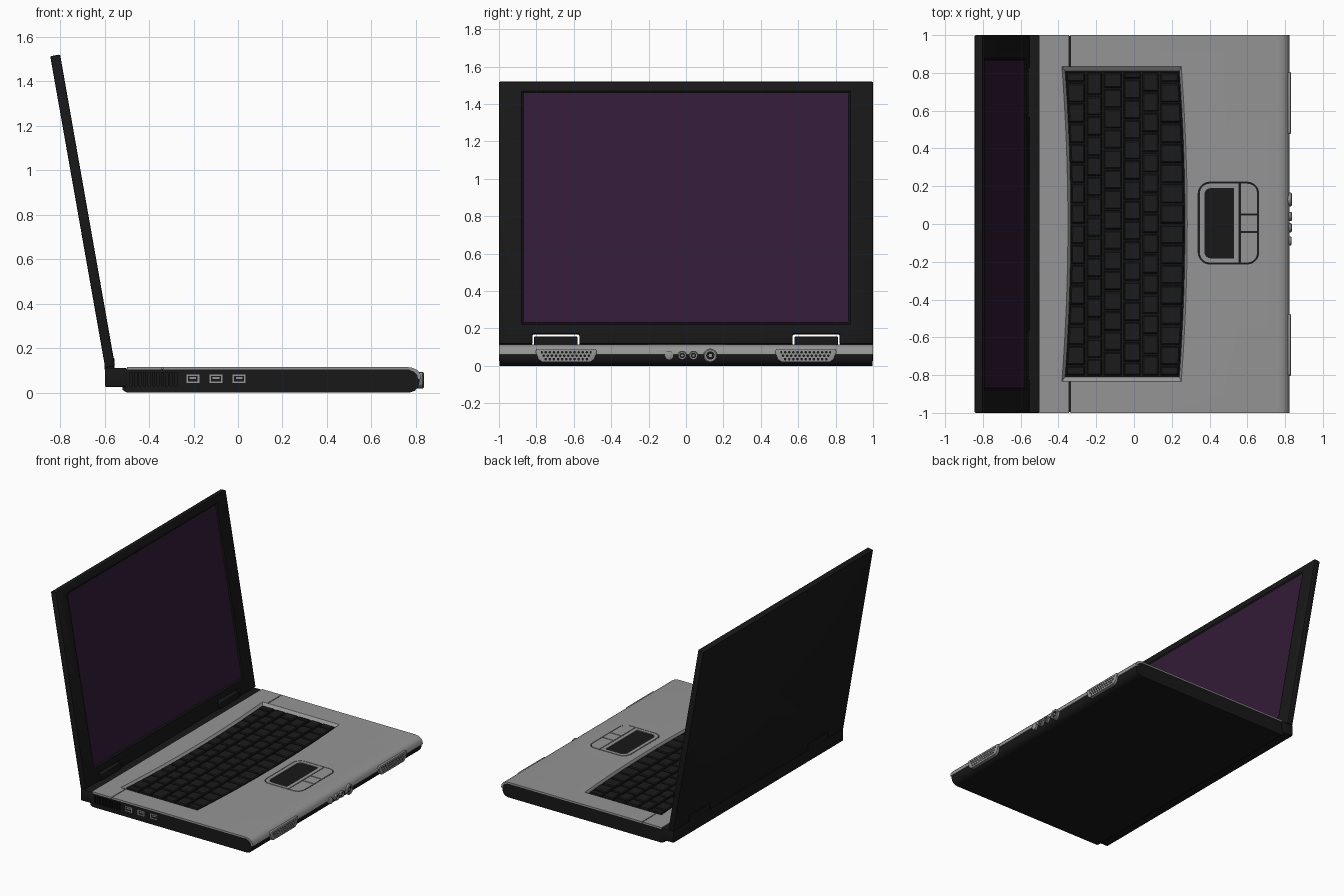
import bpy, bmesh, math

if "Cube" in bpy.data.objects:
    bpy.data.objects.remove(bpy.data.objects["Cube"])


def material(name, rgb):
    m = bpy.data.materials.new(name)
    m.diffuse_color = (*rgb, 1)
    m.use_nodes = True
    m.node_tree.nodes["Principled BSDF"].inputs["Base Color"].default_value = m.diffuse_color
    return m


BLACK = material("black_plastic", (0.009, 0.009, 0.009))
KEY = material("key_plastic", (0.011, 0.011, 0.011))
SILVER = material("silver_plastic", (0.3, 0.3, 0.3))
PURPLE = material("screen_purple", (0.032, 0.011, 0.038))


def activate(ob):
    bpy.ops.object.select_all(action='DESELECT')
    ob.select_set(True)
    bpy.context.view_layer.objects.active = ob


def build(name, parts, mat=None, cyclic=False, bevel=0, smooth=True):
    """Each part is a list of point loops joined by quads; ends are capped unless cyclic."""
    bm = bmesh.new()
    for loops in parts:
        rings = [[bm.verts.new(p) for p in loop] for loop in loops]
        for a, b in zip(rings, rings[1:] + (rings[:1] if cyclic else [])):
            for i in range(len(a)):
                bm.faces.new((a[i], a[i - 1], b[i - 1], b[i]))
        if not cyclic:
            bm.faces.new(rings[0])
            bm.faces.new(rings[-1])
    bmesh.ops.recalc_face_normals(bm, faces=bm.faces)
    me = bpy.data.meshes.new(name)
    bm.to_mesh(me)
    bm.free()
    ob = bpy.data.objects.new(name, me)
    bpy.context.collection.objects.link(ob)
    if mat:
        me.materials.append(mat)
    activate(ob)
    if bevel:
        m = ob.modifiers.new("bevel", 'BEVEL')
        m.width, m.segments, m.limit_method = bevel, 2, 'ANGLE'
        bpy.ops.object.modifier_apply(modifier=m.name)
    if smooth:
        bpy.ops.object.shade_smooth_by_angle(angle=math.radians(35))
    return ob


def cut(ob, parts):
    cutter = build("cutter", parts, smooth=False)
    cutter.hide_render = True
    m = ob.modifiers.new("cut", 'BOOLEAN')
    m.operation, m.object, m.solver = 'DIFFERENCE', cutter, 'EXACT'
    activate(ob)
    bpy.ops.object.modifier_apply(modifier=m.name)
    bpy.data.objects.remove(cutter)


def along_x(pts, *xs):
    return [[(x, y, z) for y, z in pts] for x in xs]


def along_y(pts, *ys):
    return [[(x, y, z) for x, z in pts] for y in ys]


def along_z(pts, *zs):
    return [[(x, y, z) for x, y in pts] for z in zs]


def rect(a0, a1, b0, b1):
    return [(a0, b0), (a1, b0), (a1, b1), (a0, b1)]


def box(x0, x1, y0, y1, z0, z1):
    return along_z(rect(x0, x1, y0, y1), z0, z1)


def rounded(x0, x1, y0, y1, radii):
    """Rounded rectangle; radii at (x0,y0), (x1,y0), (x1,y1), (x0,y1)."""
    pts = []
    for k, r in enumerate(radii):
        cx = x0 + r if k in (0, 3) else x1 - r
        cy = y0 + r if k in (0, 1) else y1 - r
        for i in range(6):
            a = math.pi + (k + i / 5) * math.pi / 2
            pts.append((cx + r * math.cos(a), cy + r * math.sin(a)))
    return pts


def circle(y, z, r, n=24):
    return [(y + r * math.cos(2 * math.pi * i / n), z + r * math.sin(2 * math.pi * i / n)) for i in range(n)]


# Keyboard outline: both long edges bow towards the front
def back_edge(y):
    return -0.335 - 0.03 * (y / 0.81) ** 2


def front_edge(y):
    return 0.27 - 0.03 * (y / 0.81) ** 2


def keyboard_outline(half, grow_back, grow_front, n=16):
    ys = [half * (2 * i / n - 1) for i in range(n + 1)]
    return ([(front_edge(y) + grow_front, y) for y in ys]
            + [(back_edge(y) - grow_back, y) for y in reversed(ys)])


inner = keyboard_outline(0.81, 0, 0)
outer = keyboard_outline(0.835, 0.015, 0.012)
well = along_z(outer, 0.085, 0.14)

# Base body with keyboard well and side vents
body = build("base_body", [along_y([
    (-0.52, 0.012), (-0.5, 0), (0.77, 0), (0.795, 0.008), (0.81, 0.025), (0.815, 0.045), (0.815, 0.062),
    (0.808, 0.078), (0.795, 0.094), (0.77, 0.105), (-0.52, 0.105)], -0.996, 0.996)], BLACK)
cut(body, [well])
cut(body, [box(-0.485 + 0.02 * i, -0.475 + 0.02 * i, -1.1, -0.975, 0.03, 0.09) for i in range(11)])
build("hinge_bar", [box(-0.597, -0.5, -1, 1, 0.025, 0.111)], BLACK, bevel=0.005)

# Silver top shell wrapping over the front edge
shell = build("top_shell", [along_y([
    (-0.5, 0.115), (0.76, 0.115), (0.787, 0.111), (0.807, 0.101), (0.819, 0.085), (0.824, 0.06),
    (0.81, 0.06), (0.806, 0.078), (0.793, 0.093), (0.77, 0.103), (-0.5, 0.103)], -1, 1)], SILVER)
cut(shell, [well])
cut(shell, [box(-0.343, -0.337, s * 0.92 - 0.1, s * 0.92 + 0.1, 0.09, 0.14) for s in (-1, 1)])
cut(shell, [along_z(rounded(0.34, 0.66, -0.212, 0.222, [0.06] * 4), 0.09, 0.14)])

# Keyboard well and keys
build("keyboard_rim", [along_z(outer, 0.115) + along_z(inner, 0.097, 0.086) + along_z(outer, 0.086)],
      SILVER, cyclic=True)
build("keyboard_plate", [along_z(inner, 0.085, 0.096)], BLACK)
rows = [(-0.33, -0.26), (-0.25, -0.17), (-0.16, -0.065), (-0.055, 0.035), (0.045, 0.13), (0.14, 0.245)]
keys = []
for r, (x0, x1) in enumerate(rows):
    stops = [-0.805] + [-0.75 + 0.107 * i + 0.019 * (r * 2 % 5) for i in range(15)] + [0.805]
    if stops[-1] - stops[-2] < 0.03:
        stops.pop(-2)
    for y0, y1 in zip(stops, stops[1:]):
        def corners(g):
            pts = []
            for x_side, y in ((0, y0 + g), (1, y0 + g), (1, y1 - g), (0, y1 - g)):
                b = back_edge(y) + 0.004 if r == 0 else x0
                f = front_edge(y) - 0.006 if r == 5 else x1
                pts.append((f - g + 0.004, y) if x_side else (b + g - 0.004, y))
            return pts
        keys.append(along_z(corners(0.004), 0.095) + along_z(corners(0.005), 0.104)
                    + along_z(corners(0.011), 0.109))
build("keys", keys, KEY, smooth=False)

# Touchpad frame, pad and three buttons
t = 0.001
frame = rounded(0.346, 0.557, -0.206, 0.216, [0.054, t, t, 0.054])
hole = rounded(0.372, 0.53, -0.182, 0.19, [0.035, t, t, 0.035])
build("touchpad_frame", [along_z(frame, 0.104, 0.116) + along_z(hole, 0.116, 0.104)], SILVER, cyclic=True)
build("touchpad", [along_z(hole, 0.104, 0.111)], BLACK)
for name, y0, y1, radii in (("right", 0.053, 0.216, [t, t, 0.054, t]),
                            ("middle", -0.039, 0.047, [t] * 4),
                            ("left", -0.206, -0.045, [t, 0.054, t, t])):
    build(name + "_touchpad_button", [along_z(rounded(0.563, 0.654, y0, y1, radii), 0.104, 0.116)], SILVER)

# Front speakers with perforated grilles
for s, side in ((-1, "left"), (1, "right")):
    shape = [(0.475, 0.075), (0.482, 0.09), (0.798, 0.09), (0.805, 0.075), (0.79, 0.035), (0.77, 0.02),
             (0.51, 0.02), (0.49, 0.035)]
    grille = build(side + "_speaker_grille", [along_x([(s * y, z) for y, z in shape], 0.8, 0.83)],
                   SILVER, bevel=0.003)
    holes = []
    for row, count in enumerate((11, 12, 13)):
        for i in range(count):
            y = 0.64 + (i - (count - 1) / 2) * 0.022
            holes.append(along_x(circle(s * y, 0.036 + 0.018 * row, 0.0075, 6), 0.826, 0.86))
    cut(grille, holes)
    y0, y1 = sorted((s * 0.505, s * 0.775))
    build(side + "_speaker_backing", [box(0.81, 0.8265, y0, y1, 0.026, 0.081)], BLACK)

# Front jacks and volume dial
z = 0.055
build("front_button", [along_x(circle(-0.09, z, 0.024), 0.8, 0.83)
                       + along_x(circle(-0.09, z, 0.018), 0.834)], SILVER)
for name, y, r in (("microphone", -0.02, 0.024), ("headphone", 0.04, 0.024), ("dial", 0.13, 0.037)):
    big, small = circle(y, z, r), circle(y, z, r * 0.6)
    build(name + "_ring", [along_x(big, 0.8, 0.831) + along_x(circle(y, z, r * 0.85), 0.836)
                           + along_x(small, 0.834, 0.8)], SILVER, cyclic=True)
    build(name + "_core", [along_x(small, 0.8, 0.826)], BLACK)
    build(name + "_centre", [along_x(circle(y, z, r * 0.25), 0.82, 0.831)], SILVER)

# Ports on the side
for i, x in enumerate((-0.203, -0.099, 0.005)):
    big, small = rect(x - 0.029, x + 0.029, 0.044, 0.081), rect(x - 0.022, x + 0.022, 0.05, 0.075)
    build(f"port_frame_{i + 1}", [along_y(big, -0.98, -1.0) + along_y(small, -1.0, -0.98)], SILVER, cyclic=True)
    build(f"port_tongue_{i + 1}", [box(x - 0.015, x + 0.015, -0.999, -0.99, 0.062, 0.069)], SILVER)

# Tilted lid: local thickness w, width y, height u
TILT = math.radians(10)


def tilted(pts, *ws):
    c, s = math.cos(TILT), math.sin(TILT)
    return [[(-0.575 + w * c - u * s, y, 0.115 + w * s + u * c) for y, u in pts] for w in ws]


half = [(0.57, 0), (0.57, 0.055), (0.822, 0.055), (0.822, 0), (1, 0), (1, 1.423)]
lid = build("lid", [tilted(half + [(-y, u) for y, u in reversed(half)], -0.0225, 0.0225)], BLACK, bevel=0.006)
cut(lid, [tilted(rect(-0.87, 0.87, 0.113, 1.363), 0.0145)
          + tilted(rect(-0.88, 0.88, 0.103, 1.373), 0.024)])
build("screen", [tilted(rect(-0.869, 0.869, 0.114, 1.362), 0.008, 0.0165)], PURPLE)

# Hinge blocks sitting in the lid notches
for s, side in ((-1, "left"), (1, "right")):
    y0, y1 = sorted((s * 0.579, s * 0.813))
    build(side + "_hinge", [box(-0.6, -0.555, y0, y1, 0.1, 0.156)], BLACK, bevel=0.006)
